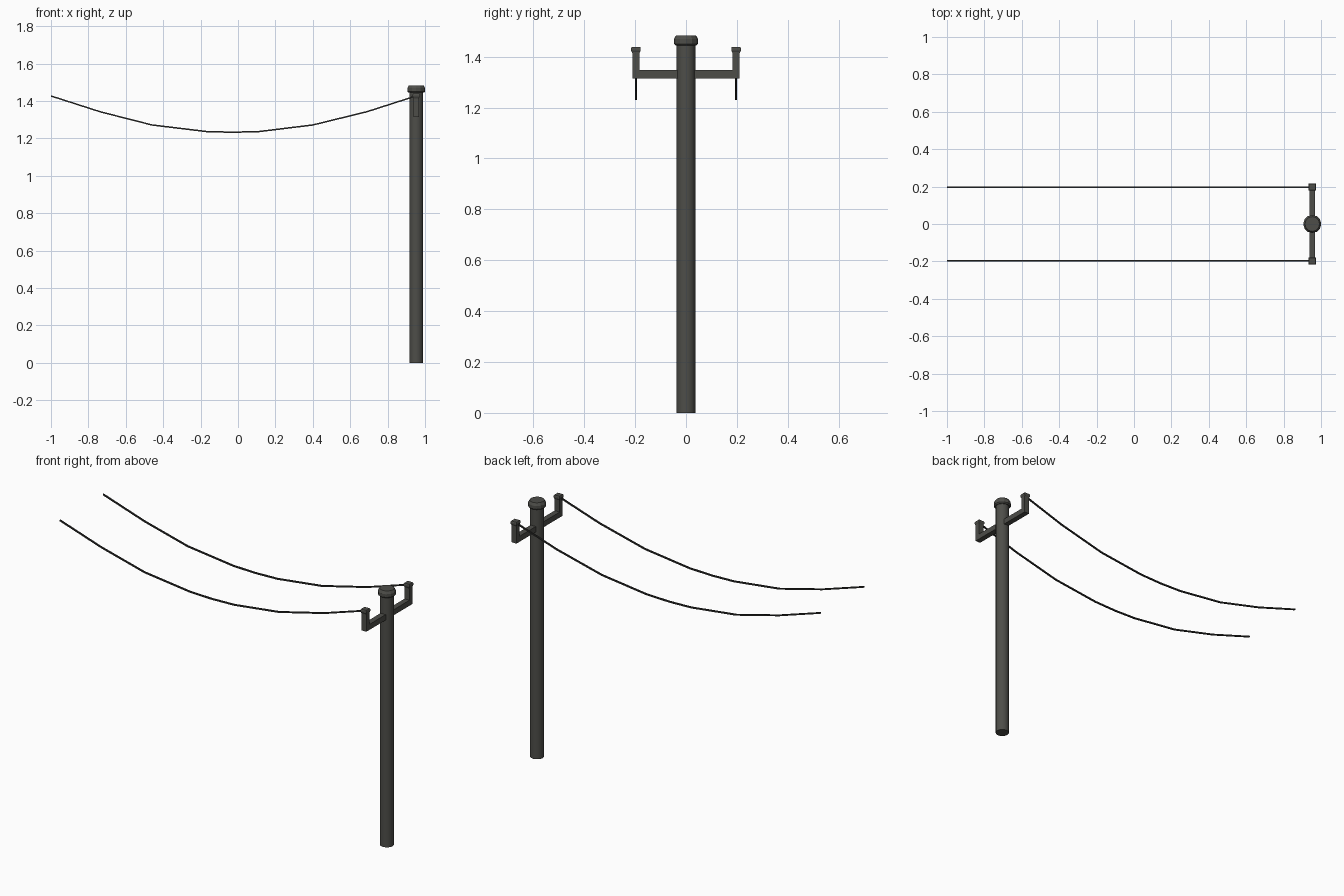
import bpy, bmesh, math
from mathutils import Vector

if "Cube" in bpy.data.objects:
    bpy.data.objects.remove(bpy.data.objects["Cube"])

PX = 0.953      # pole x position
WY = 0.197      # sideways offset of wires and insulators


def material(name, rgb):
    m = bpy.data.materials.new(name)
    m.diffuse_color = (*rgb, 1)
    m.use_nodes = True
    m.node_tree.nodes["Principled BSDF"].inputs["Base Color"].default_value = m.diffuse_color
    return m


GREY = material("dark weathered grey", (0.075, 0.075, 0.066))
BLACK = material("wire charcoal", (0.03, 0.03, 0.028))


def make_object(name, bm, mat, smooth=False):
    bmesh.ops.recalc_face_normals(bm, faces=bm.faces)
    me = bpy.data.meshes.new(name)
    bm.to_mesh(me)
    bm.free()
    me.materials.append(mat)
    ob = bpy.data.objects.new(name, me)
    bpy.context.collection.objects.link(ob)
    if smooth:
        bpy.context.view_layer.objects.active = ob
        ob.select_set(True)
        bpy.ops.object.shade_smooth_by_angle(angle=math.radians(35))
        ob.select_set(False)
    return ob


def bridge(bm, rings):
    """Join rings of points into a closed tube with end caps."""
    vs = [[bm.verts.new(p) for p in r] for r in rings]
    n = len(vs[0])
    for a, b in zip(vs, vs[1:]):
        for i in range(n):
            j = (i + 1) % n
            bm.faces.new((a[i], a[j], b[j], b[i]))
    bm.faces.new(vs[0])
    bm.faces.new(vs[-1])


def lathe(name, profile, y, sides, turn, mat, smooth):
    bm = bmesh.new()
    bridge(bm, [[(PX + r * math.cos(turn + math.tau * i / sides),
                  y + r * math.sin(turn + math.tau * i / sides), z)
                 for i in range(sides)] for r, z in profile])
    return make_object(name, bm, mat, smooth)


def box(name, lo, hi, mat):
    bm = bmesh.new()
    bmesh.ops.create_cube(bm, size=1)
    lo, hi = Vector(lo), Vector(hi)
    for v in bm.verts:
        v.co = (lo + hi) / 2 + v.co * (hi - lo)
    return make_object(name, bm, mat)


# Pole and its chamfered cap
lathe("pole", [(0.037, 0), (0.037, 1.455)], 0, 16, 0, GREY, True)
lathe("pole_cap", [(0.042, 1.445), (0.048, 1.451), (0.048, 1.469), (0.039, 1.484)],
      0, 12, 0, GREY, False)

# Cross arm
box("cross_arm", (PX - 0.016, -0.211, 1.315), (PX + 0.016, 0.211, 1.347), GREY)

# Sagging wire path in x and z
path = [(-1, 1.427), (-0.735, 1.342), (-0.46, 1.272), (-0.17, 1.237), (-0.03, 1.233),
        (0.115, 1.237), (0.40, 1.272), (0.69, 1.343), (0.942, 1.424)]
T = 0.004

for side, s in (("front", -1), ("back", 1)):
    y = s * WY
    # Upright post with flared square insulator head
    box(side + "_upright", (PX - 0.016, y - 0.014, 1.34), (PX + 0.016, y + 0.014, 1.42), GREY)
    q = math.sqrt(2)
    lathe(side + "_insulator", [(0.014 * q, 1.414), (0.0190 * q, 1.424),
                                (0.0190 * q, 1.433), (0.0165 * q, 1.439)],
          y, 4, math.pi / 4, GREY, False)
    # Wire
    bm = bmesh.new()
    bridge(bm, [[(x, y - T, z - T), (x, y + T, z - T), (x, y + T, z + T), (x, y - T, z + T)]
                for x, z in path])
    make_object(side + "_wire", bm, BLACK)
